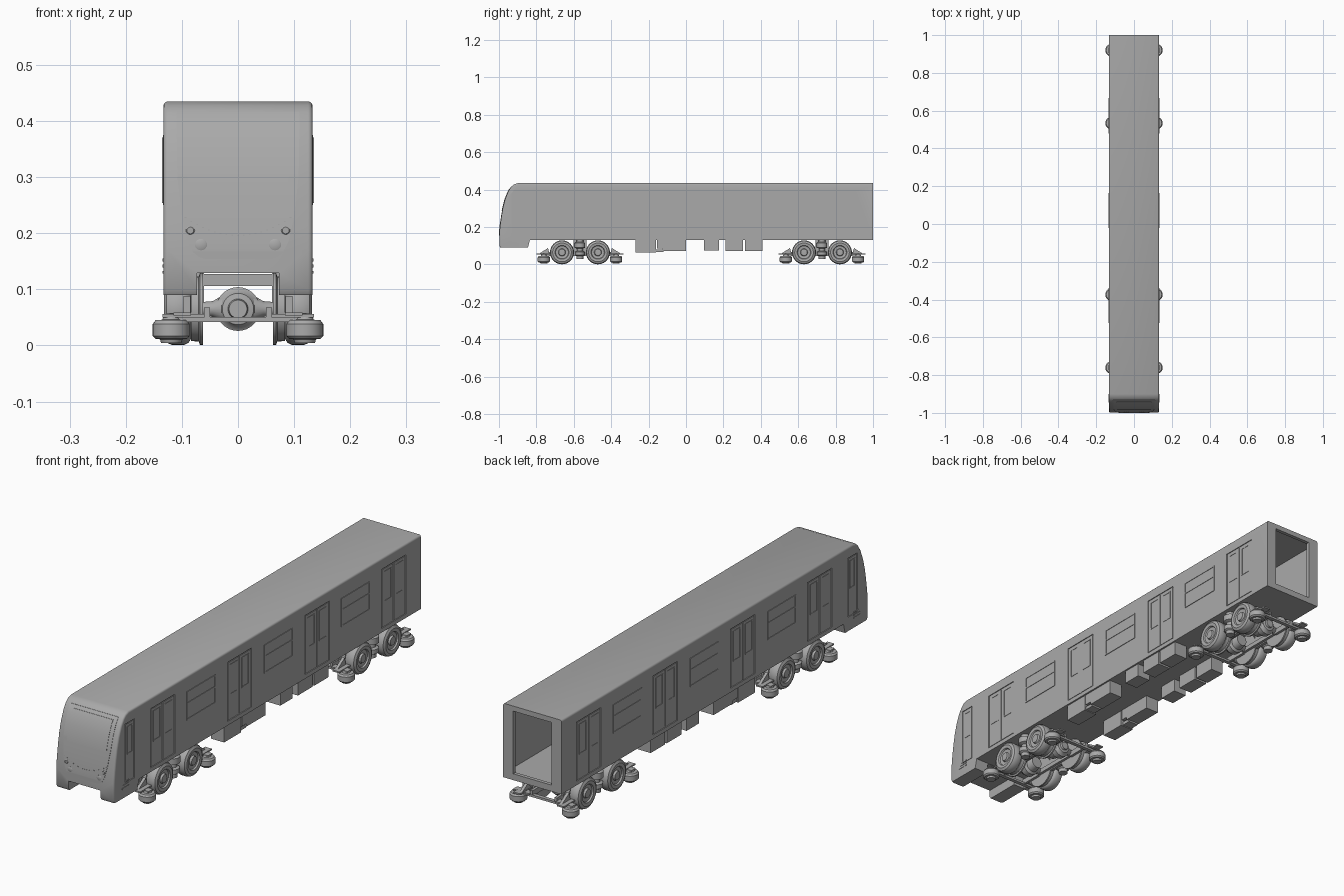
import bpy, bmesh, math
from mathutils import Vector, Matrix

if "Cube" in bpy.data.objects:
    bpy.data.objects.remove(bpy.data.objects["Cube"])

grey = bpy.data.materials.new("plain_grey")
grey.use_nodes = True
grey.diffuse_color = (0.4, 0.4, 0.4, 1)
grey.node_tree.nodes["Principled BSDF"].inputs["Base Color"].default_value = (0.4, 0.4, 0.4, 1)
parts = []


def finish(name, bm, mirror=False):
    """Turn a bmesh into a named object, optionally mirrored across x."""
    if mirror:
        copy = bmesh.ops.duplicate(bm, geom=bm.verts[:] + bm.edges[:] + bm.faces[:])["geom"]
        for v in copy:
            if isinstance(v, bmesh.types.BMVert):
                v.co.x = -v.co.x
    bmesh.ops.recalc_face_normals(bm, faces=bm.faces[:])
    mesh = bpy.data.meshes.new(name)
    bm.to_mesh(mesh)
    bm.free()
    mesh.materials.append(grey)
    ob = bpy.data.objects.new(name, mesh)
    bpy.context.collection.objects.link(ob)
    parts.append(ob)
    return ob


def box(bm, x0, x1, y0, y1, z0, z1):
    size = Matrix.Diagonal((x1 - x0, y1 - y0, z1 - z0, 1))
    mid = Vector((x0 + x1, y0 + y1, z0 + z1)) / 2
    bmesh.ops.create_cube(bm, size=1, matrix=Matrix.Translation(mid) @ size)


def ring(bm, x0, x1, y0, y1, z0, z1, t):
    """Rectangular frame lying on a side wall."""
    box(bm, x0, x1, y0, y1, z0, z0 + t)
    box(bm, x0, x1, y0, y1, z1 - t, z1)
    box(bm, x0, x1, y0, y0 + t, z0 + t, z1 - t)
    box(bm, x0, x1, y1 - t, y1, z0 + t, z1 - t)


def lathe(bm, axis, centre, profile, steps=32):
    """Revolve (distance along axis, radius) points about an axis."""
    a = Vector([c == axis for c in "XYZ"])
    side = Vector((0, 0, 1)) if axis != "Z" else Vector((1, 0, 0))
    c = Vector(centre)
    vs = [bm.verts.new(c + a * d + side * r) for d, r in profile]
    es = [bm.edges.new(p) for p in zip(vs, vs[1:])]
    old = set(bm.verts) - set(vs)
    bmesh.ops.spin(bm, geom=vs + es, cent=c, axis=a, angle=math.tau, steps=steps)
    bmesh.ops.remove_doubles(bm, verts=[v for v in bm.verts if v not in old], dist=1e-5)


def interp(points, t):
    for (a, u), (b, v) in zip(points, points[1:]):
        if t <= b:
            return u + (v - u) * max(0, t - a) / (b - a)
    return points[-1][1]


def cut(ob, cutter):
    mod = ob.modifiers.new("cut", "BOOLEAN")
    mod.object, mod.operation, mod.solver = cutter, "DIFFERENCE", "EXACT"
    bpy.context.view_layer.update()
    done = bpy.data.meshes.new_from_object(ob.evaluated_get(bpy.context.evaluated_depsgraph_get()))
    ob.modifiers.clear()
    ob.data = done
    parts.remove(cutter)
    bpy.data.objects.remove(cutter)


# Body shell: side profile pulled across, with rounded outer edges
W = 0.133
NOSE = [(0.09, -0.992), (0.1, -0.998), (0.17, -0.998), (0.21, -0.994), (0.26, -0.987), (0.305, -0.979),
        (0.35, -0.967), (0.39, -0.951), (0.415, -0.935), (0.428, -0.921), (0.435, -0.9)]
outline = [(1, 0.435), (1, 0.13), (-0.835, 0.13), (-0.845, 0.09)] + [(y, z) for z, y in NOSE]
bm = bmesh.new()
face = bm.faces.new([bm.verts.new((-W, y, z)) for y, z in outline])
ext = bmesh.ops.extrude_face_region(bm, geom=[face])["geom"]
bmesh.ops.translate(bm, verts=[v for v in ext if isinstance(v, bmesh.types.BMVert)], vec=(2 * W, 0, 0))
rim = [e for e in bm.edges if abs(e.verts[0].co.x - e.verts[1].co.x) < 0.01
       and all(v.co.z > 0.42 or v.co.y < -0.9 for v in e.verts)
       and not all(v.co.y > 0.99 for v in e.verts) and min(v.co.y for v in e.verts) < -0.89
       and not any(-0.86 < v.co.y < -0.8 for v in e.verts)]
bmesh.ops.bevel(bm, geom=rim, offset=0.008, segments=3, profile=0.5, affect="EDGES")
body = finish("body_shell", bm)

# Cab interior, coupler notch and door pockets cut out of the body
DOORS = [(c - 0.079, c + 0.079) for c in (-0.68, -0.18, 0.325, 0.823)]
CAB_DOOR = (-0.925, -0.865)
bm = bmesh.new()
box(bm, -0.125, 0.125, -0.88, 0.985, 0.15, 0.422)
box(bm, -0.073, 0.073, -1.1, -0.8, 0, 0.129)
for s in (-1, 1):
    for y0, y1 in DOORS + [CAB_DOOR]:
        xs = sorted((s * 0.1295, s * 0.15))
        box(bm, *xs, y0, y1, 0.147, 0.39)
cut(body, finish("hollow_cutter", bm))
bm = bmesh.new()
box(bm, -0.087, 0.087, 0.95, 1.1, 0.156, 0.414)
cut(body, finish("gangway_cutter", bm))

# Sliding door leaves with window trims
leaves, trims = bmesh.new(), bmesh.new()
for y0, y1 in DOORS:
    mid = (y0 + y1) / 2
    for a, b in ((y0 + 0.004, mid - 0.002), (mid + 0.002, y1 - 0.004)):
        box(leaves, 0.128, 0.132, a, b, 0.15, 0.386)
        ring(trims, 0.131, 0.1335, a + 0.013, b - 0.013, 0.25, 0.375, 0.004)
a, b = CAB_DOOR
box(leaves, 0.128, 0.132, a + 0.004, b - 0.004, 0.15, 0.386)
ring(trims, 0.131, 0.1335, a + 0.015, b - 0.012, 0.26, 0.375, 0.004)
finish("door_leaves", leaves, True)
finish("door_window_trims", trims, True)

# Side windows with a transom bar
glass, frames = bmesh.new(), bmesh.new()
for c in (-0.432, 0.072, 0.573):
    box(glass, 0.131, 0.1336, c - 0.09, c + 0.09, 0.257, 0.368)
    ring(frames, 0.131, 0.1355, c - 0.093, c + 0.093, 0.254, 0.371, 0.005)
    box(frames, 0.131, 0.1355, c - 0.09, c + 0.09, 0.319, 0.325)
finish("side_windows", glass, True)
finish("side_window_frames", frames, True)

# Lower vents beside the cab
bm = bmesh.new()
for k in range(3):
    box(bm, 0.131, 0.1345, -0.945 + 0.006 * k, -0.9, 0.128 + 0.011 * k, 0.133 + 0.011 * k)
finish("cab_vents", bm, True)


# Front mask and windscreen following the nose curve
def nose_plate(name, widths, offset):
    lo, hi = widths[0][0], widths[-1][0]
    zs = sorted({z for z, _ in widths} | {z for z, _ in NOSE if lo < z < hi})
    bm = bmesh.new()
    rows = [[bm.verts.new((s * interp(widths, z), interp(NOSE, z) - offset, z)) for s in (-1, 1)] for z in zs]
    fs = [bm.faces.new((p[0], p[1], q[1], q[0])) for p, q in zip(rows, rows[1:])]
    ext = bmesh.ops.extrude_face_region(bm, geom=fs, use_keep_orig=True)["geom"]
    bmesh.ops.translate(bm, verts=[v for v in ext if isinstance(v, bmesh.types.BMVert)], vec=(0, 0.005, 0))
    finish(name, bm)


nose_plate("front_mask", [(0.154, 0.058), (0.158, 0.07), (0.166, 0.08), (0.185, 0.09), (0.23, 0.1),
                          (0.3, 0.108), (0.417, 0.11)], 0.0015)
nose_plate("windscreen", [(0.285, 0.09), (0.405, 0.092)], 0.003)

# Headlights and the curved row of small lamps
bm = bmesh.new()
for x, z, r in ((0.085, 0.205, 0.008), (0.066, 0.179, 0.011)):
    lathe(bm, "Y", (x, interp(NOSE, z), z), [(0.004, r), (-0.0015, r), (-0.003, r * 0.75), (-0.003, 0)], 24)
finish("headlights", bm, True)
bm = bmesh.new()
for k in range(-9, 10):
    x = k * 0.0104
    z = 0.196 + 0.032 * (k / 9) ** 2
    y = interp(NOSE, z)
    box(bm, x - 0.0015, x + 0.0015, y - 0.0025, y, z - 0.001, z + 0.001)
finish("lamp_row", bm)

# Equipment boxes under the floor
bm = bmesh.new()
for y0, y1, z0 in ((-0.27, -0.16, 0.063), (-0.155, -0.125, 0.085), (-0.125, 0, 0.073),
                   (0.096, 0.176, 0.075), (0.21, 0.305, 0.073), (0.315, 0.41, 0.073)):
    box(bm, 0.066, 0.126, y0, y1, z0, 0.132)
box(bm, 0.075, 0.12, -0.17, -0.12, 0.066, 0.08)
finish("underfloor_boxes", bm, True)

# Bogies: tyres, steel wheels, axles, motors, frames and guide wheels
tyres, discs, axles, motors, frame, springs, guides, brackets = (bmesh.new() for _ in range(8))
AX = 0.065
for yc in (-0.567, 0.727):
    for s in (-1, 1):
        yw, yg = yc + s * 0.096, yc + s * 0.193
        lathe(tyres, "X", (0, yw, AX), [(0.082, 0.03), (0.082, 0.05), (0.088, 0.06), (0.096, 0.064), (0.118, 0.064),
              (0.127, 0.06), (0.132, 0.05), (0.13, 0.037), (0.124, 0.034), (0.122, 0.02), (0.13, 0.017),
              (0.131, 0)], 40)
        lathe(discs, "X", (0, yw, AX), [(0.062, 0), (0.062, 0.064), (0.068, 0.064), (0.07, 0.058),
              (0.084, 0.057), (0.084, 0)], 40)
        lathe(axles, "X", (0, yw, AX), [(0, 0.03), (0.025, 0.026), (0.045, 0.014), (0.07, 0.012)], 24)
        lathe(motors, "Y", (0, yw, AX), [(s * 0.036, 0), (s * 0.036, 0.016), (s * 0.028, 0.018), (s * 0.026, 0.028),
              (s * 0.015, 0.034), (s * 0.012, 0.039), (s * -0.012, 0.039), (s * -0.02, 0.03),
              (s * -0.05, 0.024), (s * -0.05, 0)], 32)
        # end beam, top cross member and inner uprights
        box(frame, 0, 0.12, yg - 0.008, yg + 0.008, 0.042, 0.051)
        box(frame, 0, 0.073, yc + s * 0.025 - 0.008, yc + s * 0.025 + 0.008, 0.106, 0.127)
        box(frame, 0.05, 0.061, yc + s * 0.15 - 0.05, yc + s * 0.15 + 0.05, 0.046, 0.06)
        # guide wheel with its hub and arm
        lathe(guides, "Z", (0.119, yg, 0), [(0.004, 0), (0.004, 0.018), (0.011, 0.02), (0.012, 0.028), (0.017, 0.033),
              (0.038, 0.033), (0.045, 0.028), (0.046, 0.016), (0.056, 0.012), (0.058, 0)], 28)
        box(brackets, 0.06, 0.135, yg - 0.014, yg + 0.014, 0.05, 0.056)
        box(brackets, 0.084, 0.115, yg - 0.04, yg + 0.04, 0.053, 0.059)
        # sloping gusset above each guide wheel
        tri = [brackets.verts.new((0.085, yg + s * d, z)) for d, z in ((0.025, 0.058), (-0.03, 0.058), (-0.022, 0.088))]
        g = bmesh.ops.extrude_face_region(brackets, geom=[brackets.faces.new(tri)], use_keep_orig=True)["geom"]
        bmesh.ops.translate(brackets, verts=[v for v in g if isinstance(v, bmesh.types.BMVert)], vec=(0.012, 0, 0))
    box(frame, 0.05, 0.061, yc - 0.2, yc + 0.2, 0.05, 0.068)
    box(frame, 0.061, 0.074, yc - 0.035, yc + 0.035, 0.045, 0.131)
    box(frame, 0.07, 0.115, yc - 0.02, yc + 0.02, 0.05, 0.068)
    lathe(springs, "Z", (0.1, yc, 0), [(0.03, 0), (0.03, 0.018), (0.045, 0.018), (0.05, 0.026), (0.068, 0.026),
          (0.072, 0.015), (0.085, 0.015), (0.09, 0.028), (0.115, 0.028), (0.12, 0.018), (0.131, 0.018)], 24)
finish("tyres", tyres, True)
finish("steel_wheels", discs, True)
finish("axle_housings", axles, True)
finish("drive_motors", motors)
finish("bogie_frames", frame, True)
finish("bogie_springs", springs, True)
finish("guide_wheels", guides, True)
finish("guide_wheel_arms", brackets, True)

# Smooth curved surfaces while keeping hard edges
for ob in bpy.context.selected_objects:
    ob.select_set(False)
for ob in parts:
    ob.select_set(True)
bpy.context.view_layer.objects.active = body
bpy.ops.object.shade_smooth_by_angle(angle=math.radians(35))
